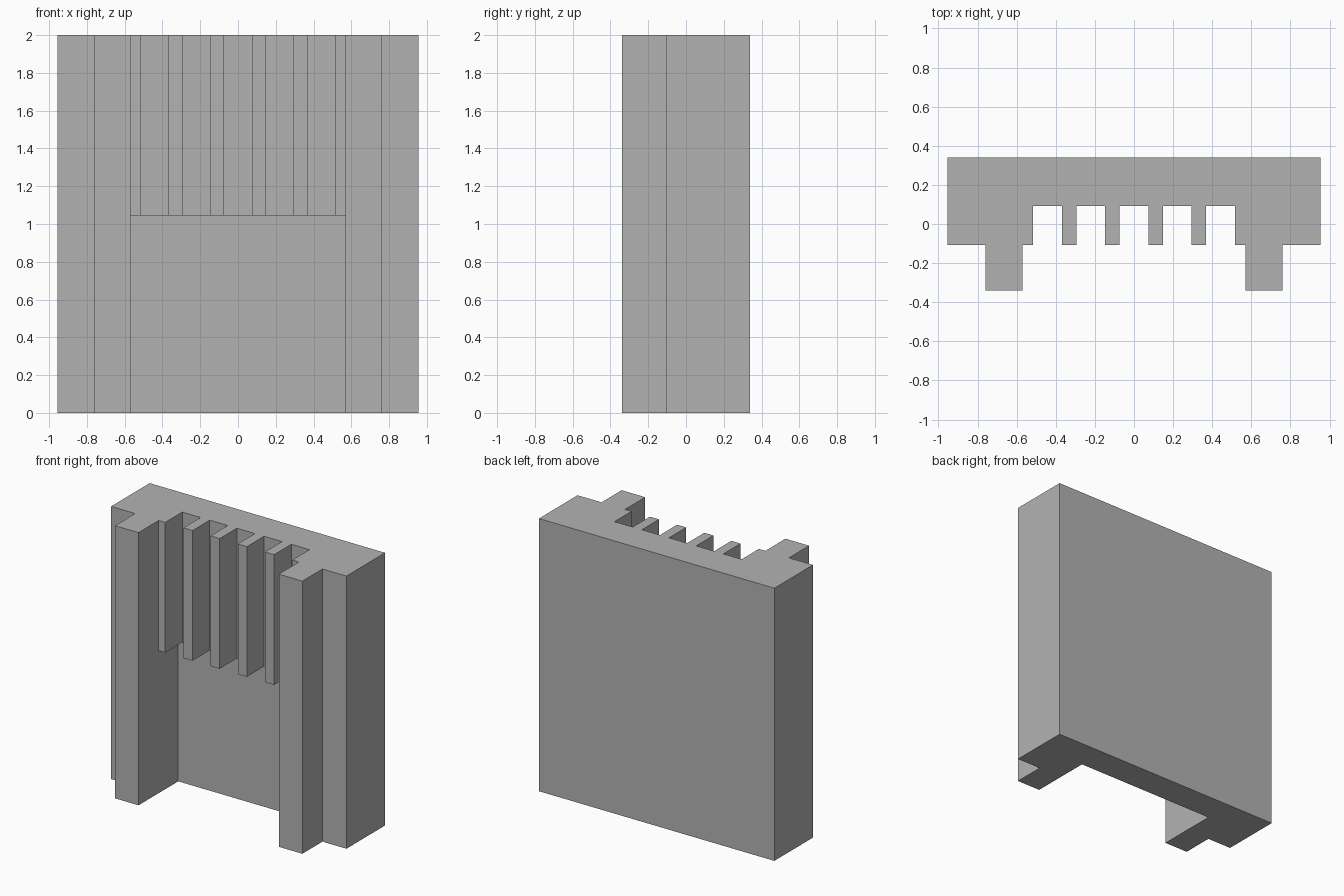
import bpy
import bmesh

cube = bpy.data.objects.get("Cube")
if cube:
    bpy.data.objects.remove(cube, do_unlink=True)

grey = bpy.data.materials.new("plain_grey")
grey.use_nodes = True
colour = (0.45, 0.45, 0.45, 1)
grey.diffuse_color = colour
grey.node_tree.nodes["Principled BSDF"].inputs["Base Color"].default_value = colour

HEIGHT, COMB_BASE = 2.0, 1.045
BACK, WALL, GROOVE, FACE, FRONT = 0.34, 0.12, 0.092, -0.107, -0.34
OUTER, RAIL_OUT, RAIL_IN, COMB_END = 0.955, 0.76, 0.569, 0.516
PITCH, TOOTH = 0.2205, 0.074


def extrude(name, outline, bottom, top):
    """Raise a plan outline into a flat-faced prism."""
    bm = bmesh.new()
    base = bm.faces.new([bm.verts.new((x, y, bottom)) for x, y in outline])
    raised = bmesh.ops.extrude_face_region(bm, geom=[base])["geom"]
    verts = [v for v in raised if isinstance(v, bmesh.types.BMVert)]
    bmesh.ops.translate(bm, vec=(0, 0, top - bottom), verts=verts)
    bmesh.ops.recalc_face_normals(bm, faces=bm.faces[:])
    mesh = bpy.data.meshes.new(name)
    bm.to_mesh(mesh)
    bm.free()
    mesh.materials.append(grey)
    obj = bpy.data.objects.new(name, mesh)
    bpy.context.collection.objects.link(obj)


# Back wall between the side posts
extrude("back_wall", [(-RAIL_IN, WALL), (RAIL_IN, WALL),
                      (RAIL_IN, BACK), (-RAIL_IN, BACK)], 0, HEIGHT)

# Full-height side posts, each with a projecting front rail
post = [(RAIL_IN, BACK), (RAIL_IN, FRONT), (RAIL_OUT, FRONT),
        (RAIL_OUT, FACE), (OUTER, FACE), (OUTER, BACK)]
for name, side in (("left_post", 1), ("right_post", -1)):
    extrude(name, [(side * x, y) for x, y in post], 0, HEIGHT)

# Upper comb: a shallow backing with half teeth at the ends and four full teeth
comb = [(-RAIL_IN, WALL), (-RAIL_IN, FACE), (-COMB_END, FACE), (-COMB_END, GROOVE)]
for i in range(4):
    centre = (i - 1.5) * PITCH
    a, b = centre - TOOTH / 2, centre + TOOTH / 2
    comb += [(a, GROOVE), (a, FACE), (b, FACE), (b, GROOVE)]
comb += [(COMB_END, GROOVE), (COMB_END, FACE), (RAIL_IN, FACE), (RAIL_IN, WALL)]
extrude("upper_comb", comb, COMB_BASE, HEIGHT)
